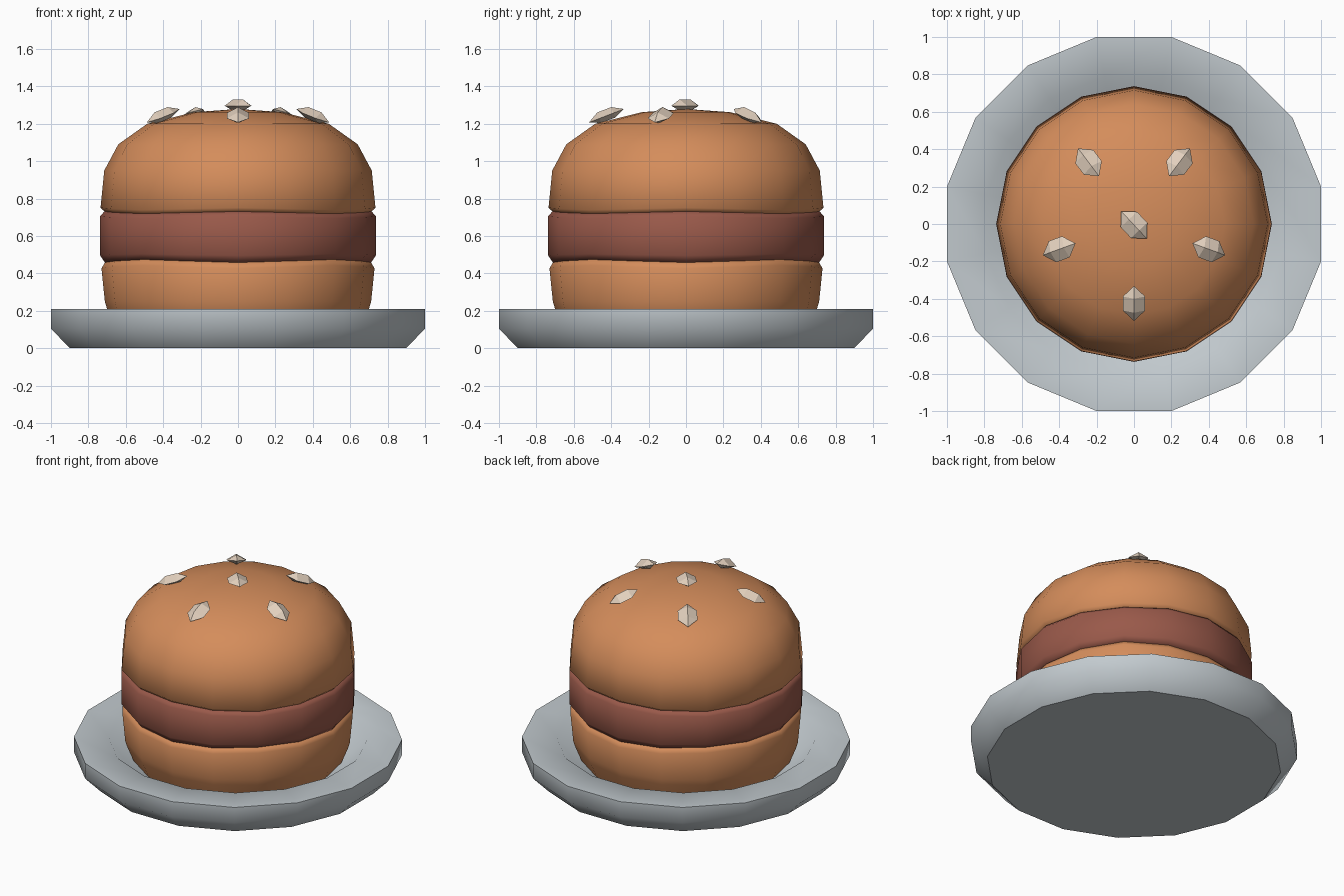
import bpy, bmesh, math
from mathutils import Vector, Matrix

if "Cube" in bpy.data.objects:
    bpy.data.objects.remove(bpy.data.objects["Cube"])


def material(name, rgb):
    m = bpy.data.materials.new(name)
    m.diffuse_color = (*rgb, 1)
    m.use_nodes = True
    m.node_tree.nodes["Principled BSDF"].inputs["Base Color"].default_value = m.diffuse_color
    return m


BUN = material("toasted bun", (0.66, 0.265, 0.105))
MEAT = material("patty brown", (0.32, 0.10, 0.068))
DISH = material("plate grey", (0.54, 0.59, 0.62))
SEED = material("sesame cream", (0.76, 0.63, 0.51))


def finish(bm, name, mat, angle):
    bmesh.ops.recalc_face_normals(bm, faces=bm.faces)
    me = bpy.data.meshes.new(name)
    bm.to_mesh(me)
    bm.free()
    me.materials.append(mat)
    ob = bpy.data.objects.new(name, me)
    bpy.context.collection.objects.link(ob)
    if angle:
        bpy.ops.object.select_all(action='DESELECT')
        bpy.context.view_layer.objects.active = ob
        ob.select_set(True)
        bpy.ops.object.shade_smooth_by_angle(angle=math.radians(angle))
    return ob


def lathe(name, profile, mat, angle, sides=16, phase=0.0):
    """Turn (radius, height, wave) points round z; both ends are closed."""
    bm = bmesh.new()
    rings = []
    for r, z, w in profile:
        if r == 0:
            rings.append([bm.verts.new((0, 0, z))] * sides)
            continue
        ring = []
        for i in range(sides):
            a = phase + math.tau * i / sides
            ring.append(bm.verts.new((r * math.cos(a), r * math.sin(a), z + w * math.cos(4 * a))))
        rings.append(ring)
    for lo, hi in zip(rings, rings[1:]):
        for i in range(sides):
            j = (i + 1) % sides
            quad = list(dict.fromkeys((lo[i], lo[j], hi[j], hi[i])))
            bm.faces.new(quad)
    for ring in (rings[0], rings[-1]):
        if ring[0] is not ring[1]:
            bm.faces.new(ring)
    return finish(bm, name, mat, angle)


# Plate: bevelled foot, flat rim, sunken centre
lathe("plate", [(0.917, 0, 0), (1.02, 0.105, 0), (1.02, 0.21, 0),
                (0.805, 0.21, 0), (0.70, 0.11, 0)], DISH, 44.8, phase=math.pi / 16)

# Bun halves and patty with gently wavy seams
lathe("bottom_bun", [(0.66, 0.11, 0), (0.70, 0.21, 0), (0.712, 0.25, 0),
                     (0.73, 0.435, -0.008), (0.71, 0.468, -0.008)], BUN, 60)
lathe("patty", [(0.712, 0.466, -0.008), (0.737, 0.50, -0.004),
                (0.737, 0.70, 0.005), (0.715, 0.725, 0.006)], MEAT, 60)
lathe("top_bun", [(0.705, 0.717, 0.006), (0.735, 0.745, 0.006), (0.715, 0.95, 0),
                  (0.64, 1.09, 0), (0.485, 1.20, 0), (0.235, 1.262, 0), (0, 1.279, 0)], BUN, 60)


# Seeds: pointed, ridged lozenges lying on the crown
def seed(name, x, y, z, turn, tilt, length):
    bm = bmesh.new()
    h = length / 2
    tips = [bm.verts.new((s * h, 0, 0)) for s in (-1, 1)]
    rings = [[bm.verts.new((s * h * 0.4, py, pz)) for py, pz in
              ((0.06, 0), (0, 0.034), (-0.06, 0), (0, -0.026))] for s in (-1, 1)]
    for i in range(4):
        j = (i + 1) % 4
        bm.faces.new((tips[0], rings[0][i], rings[0][j]))
        bm.faces.new((rings[0][i], rings[1][i], rings[1][j], rings[0][j]))
        bm.faces.new((rings[1][i], tips[1], rings[1][j]))
    # tip the seed outward along the crown slope
    axis = Vector((-y, x, 0)) if tilt else Vector((0, 0, 1))
    rot = Matrix.Rotation(math.radians(tilt), 4, axis.normalized())
    spin = Matrix.Rotation(math.radians(turn), 4, 'Z')
    bm.transform(Matrix.Translation((x, y, z)) @ rot @ spin)
    finish(bm, name, SEED, 0)


seed("seed_centre", 0, -0.005, 1.296, -47, 0, 0.20)
seed("seed_front", 0, -0.425, 1.243, 90, 21, 0.20)
for side, s in (("left", -1), ("right", 1)):
    seed("seed_side_" + side, s * 0.40, -0.135, 1.243, -s * 20, 21, 0.20)
    seed("seed_back_" + side, s * 0.243, 0.33, 1.243, s * 53, 21, 0.20)
